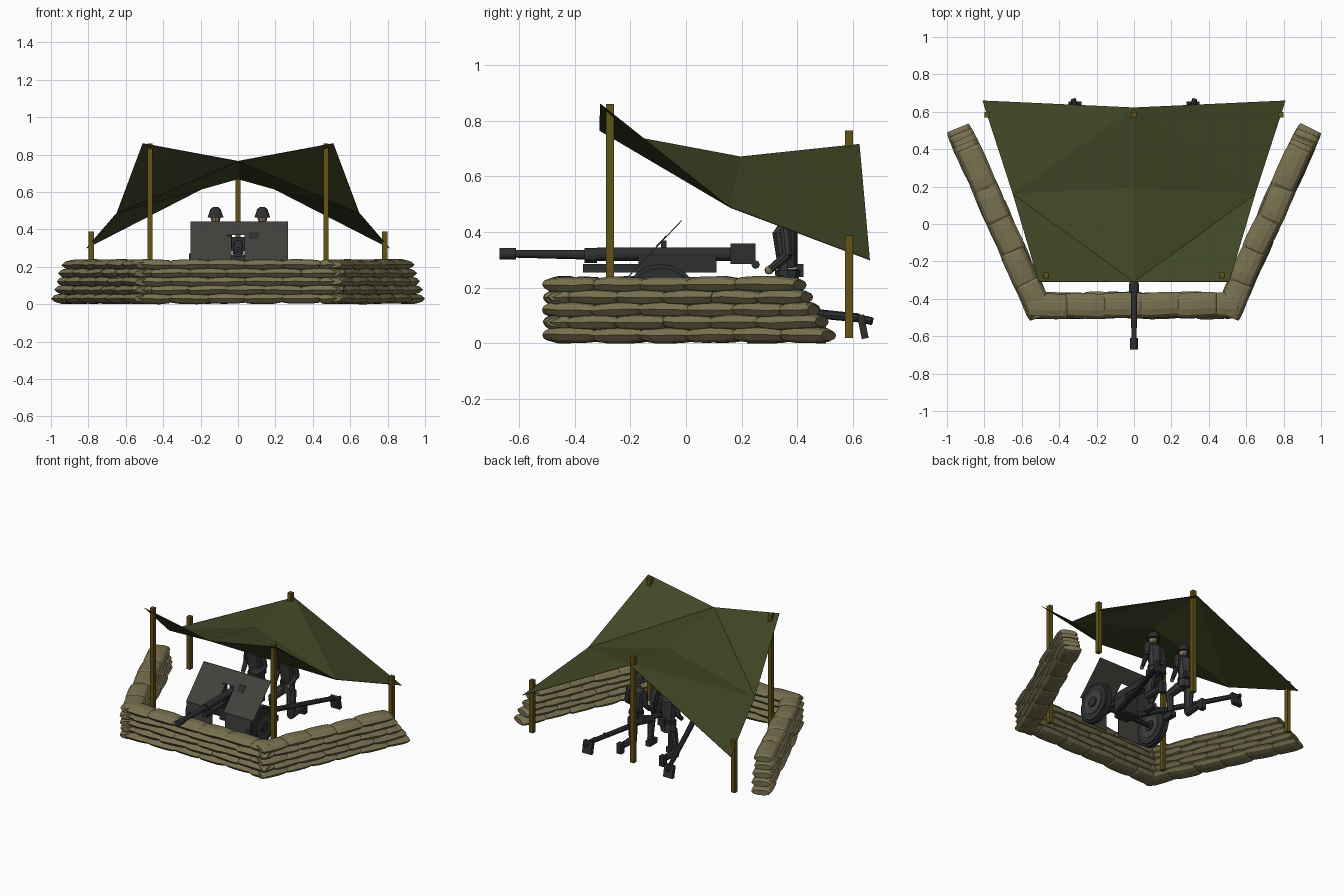
import bpy, bmesh, math, random
from mathutils import Vector, Matrix

if "Cube" in bpy.data.objects:
    bpy.data.objects.remove(bpy.data.objects["Cube"])

random.seed(4)

def mat(name, rgb):
    m = bpy.data.materials.new(name)
    m.diffuse_color = (*rgb, 1)
    m.use_nodes = True
    m.node_tree.nodes["Principled BSDF"].inputs["Base Color"].default_value = m.diffuse_color
    return m

SAND = mat("sandbag_tan", (0.19, 0.165, 0.08))
TARP = mat("tarp_olive", (0.052, 0.062, 0.018))
WOOD = mat("pole_wood", (0.12, 0.088, 0.008))
STEEL = mat("gun_grey", (0.052, 0.052, 0.046))
DARK = mat("dark_metal", (0.026, 0.028, 0.03))
CLOTH = mat("uniform_grey", (0.036, 0.038, 0.037))
SKIN = mat("skin", (0.25, 0.18, 0.09))


class Part:
    """Collects primitives in one mesh object."""
    def __init__(self, name, *mats):
        self.name, self.mats, self.bm = name, mats, bmesh.new()

    def paint(self, verts, m):
        for f in {f for v in verts for f in v.link_faces}:
            f.material_index = m

    def box(self, c, size, m=0, rx=0):
        M = Matrix.Translation(c) @ Matrix.Rotation(rx, 4, 'X') @ Matrix.Diagonal((*size, 1))
        self.paint(bmesh.ops.create_cube(self.bm, size=1, matrix=M)['verts'], m)

    def rod(self, a, b, r1, r2=None, m=0, n=8, flat=1):
        a, b = Vector(a), Vector(b)
        q = (b - a).to_track_quat('Z', 'Y').to_matrix().to_4x4()
        M = Matrix.Translation((a + b) / 2) @ q @ Matrix.Diagonal((1, flat, 1, 1))
        self.paint(bmesh.ops.create_cone(self.bm, cap_ends=True, segments=n, radius1=r1,
                   radius2=r1 if r2 is None else r2, depth=(b - a).length, matrix=M)['verts'], m)

    def ball(self, c, size, m=0):
        M = Matrix.Translation(c) @ Matrix.Diagonal((*size, 1))
        self.paint(bmesh.ops.create_uvsphere(self.bm, u_segments=10, v_segments=6,
                   radius=0.5, matrix=M)['verts'], m)

    def loft(self, rings, M, m=0):
        vs = [[self.bm.verts.new(M @ Vector(p)) for p in r] for r in rings]
        n = len(vs[0])
        for a, b in zip(vs, vs[1:]):
            for i in range(n):
                self.bm.faces.new((a[i], a[(i + 1) % n], b[(i + 1) % n], b[i])).material_index = m
        self.bm.faces.new(vs[0]).material_index = m
        self.bm.faces.new(vs[-1]).material_index = m

    def done(self):
        bmesh.ops.recalc_face_normals(self.bm, faces=self.bm.faces)
        me = bpy.data.meshes.new(self.name)
        self.bm.to_mesh(me)
        self.bm.free()
        for m in self.mats:
            me.materials.append(m)
        ob = bpy.data.objects.new(self.name, me)
        bpy.context.collection.objects.link(ob)
        return ob


# Sandbag walls: five courses of lumpy bags
def bag(p, c, length, yaw):
    rings = []
    for t, s in ((-.5, .6), (-.42, .85), (-.2, 1), (.2, 1), (.42, .85), (.5, .6)):
        w, h = 0.068 * (0.75 + 0.25 * s), 0.029 * s
        prof = ((1, 0), (.75, .7), (.3, 1), (-.3, 1), (-.75, .7), (-1, 0),
                (-.75, -.7), (-.3, -1), (.3, -1), (.75, -.7))
        dz = random.uniform(-.002, .002)
        rings.append([(t * length, y * w, z * h + dz) for y, z in prof])
    M = (Matrix.Translation(c) @ Matrix.Rotation(yaw + random.uniform(-.05, .05), 4, 'Z')
         @ Matrix.Rotation(random.uniform(-.025, .025), 4, 'Y'))
    p.loft(rings, M)

def wall(name, a, b, pitch, step):
    p = Part(name, SAND)
    a, b = Vector(a), Vector(b)
    d = (b - a).normalized()
    yaw = math.atan2(d.y, d.x)
    for k in range(5):
        end = (b - a).length - step * k
        s = 0
        first = pitch / 2 if k % 2 else pitch
        while s < end - 0.02:
            e = min(s + (first if s == 0 else pitch), end)
            if end - e < 0.06:
                e = end
            pos = a + d * (s + e) / 2
            off = random.uniform(-.006, .006)
            bag(p, (pos.x - d.y * off, pos.y + d.x * off, 0.031 + 0.045 * k), (e - s) * 1.06, yaw)
            s = e
    p.done()

wall("front_sandbag_wall", (-.56, -.435), (.56, -.435), .2, 0)
wall("left_sandbag_wall", (-.495, -.485), (-.938, .51), .185, .03)
wall("right_sandbag_wall", (.495, -.485), (.938, .51), .185, .03)

# Tarpaulin: six control points per half, creased to the side midpoints
tarp = Part("tarpaulin", TARP)
for s in (-1, 1):
    fc, fs, mc, ms, bc, bs = [tarp.bm.verts.new(v) for v in (
        (0, -.31, .765), (s * .51, -.308, .86), (0, .195, .67),
        (s * .648, .16, .488), (0, .623, .715), (s * .81, .66, .30))]
    for f in ((fc, fs, ms), (fc, ms, mc), (mc, ms, bc), (bc, ms, bs)):
        tarp.bm.faces.new(f if s > 0 else f[::-1])
bmesh.ops.remove_doubles(tarp.bm, verts=tarp.bm.verts, dist=1e-4)
ob = tarp.done()
mod = ob.modifiers.new("thin", 'SOLIDIFY')
mod.thickness, mod.offset = 0.003, 0

# Tent poles
for name, x, y, z0, z1 in (("front_left_pole", -.47, -.273, 0, .86), ("front_right_pole", .47, -.273, 0, .86),
                           ("rear_left_pole", -.785, .585, .02, .388), ("rear_right_pole", .785, .585, .02, .388),
                           ("rear_centre_pole", 0, .585, .02, .765)):
    p = Part(name, WOOD)
    p.box((x, y, (z0 + z1) / 2), (.028, .03, z1 - z0))
    p.done()

# Gun barrel, cradle and breech
g = Part("gun_barrel", DARK, STEEL)
g.rod((0, -.67, .322), (0, -.61, .322), .021, n=12)
g.rod((0, -.61, .322), (0, -.3, .318), .014, .018, n=12)
g.rod((0, -.365, .316), (0, -.32, .316), .027, n=12)
g.rod((0, -.32, .32), (0, .17, .32), .024, n=12)
g.box((0, -.13, .27), (.045, .48, .03))
g.box((0, -.03, .297), (.055, .28, .03))
g.box((0, .205, .322), (.07, .09, .075))
g.rod((-.03, .25, .283), (.03, .25, .283), .015)
g.box((-.045, -.08, .335), (.025, .02, .07))
g.rod((-.05, .06, .285), (-.09, .06, .285), .03, n=10)
g.done()

# Sloped shield with gun slot, lower panels and sight plate
sh = Part("gun_shield", STEEL, DARK)
def slope_plate(x0, x1, z0, z1, m=0, off=0, th=.005):
    y = lambda z: -.20 + (z - .25) * .95 - off
    sh.loft([[(x, y(z0), z0), (x, y(z1), z1), (x, y(z1) + th, z1), (x, y(z0) + th, z0)] for x in (x0, x1)],
            Matrix())
    sh.bm.faces.ensure_lookup_table()
    for f in sh.bm.faces[-6:]:
        f.material_index = m
slope_plate(-.255, -.035, .235, .37)
slope_plate(.035, .268, .235, .37)
slope_plate(-.255, .268, .37, .442)
slope_plate(.06, .112, .35, .386, 1, .003)
for s in (-1, 1):
    sh.box((s * .15, -.214, .155), (.2, .005, .165))
sh.done()

# Carriage with axle, pivot and split trails
c = Part("gun_carriage", DARK)
c.rod((-.235, -.09, .15), (.235, -.09, .15), .016)
c.box((0, -.08, .2), (.1, .11, .13))
for s in (-1, 1):
    c.rod((s * .06, -.07, .16), (s * .31, .62, .092), .02, .016)
    c.box((s * .315, .635, .06), (.07, .025, .085), rx=.2)
    c.rod((s * .3, .58, .1), (s * .325, .668, .08), .014)
    c.rod((s * .25, .5, .108), (s * .29, .5, .108), .01)
c.done()

# Wheels
for s, name in ((-1, "left_wheel"), (1, "right_wheel")):
    w = Part(name, DARK, STEEL)
    def disc(r, x0, x1, m):
        w.rod((s * x0, -.09, .15), (s * x1, -.09, .15), r, m=m, n=18)
    disc(.122, .21, .262, 0)
    disc(.136, .22, .252, 0)
    disc(.08, .206, .266, 1)
    disc(.035, .198, .276, 0)
    w.done()

# Kneeling crew facing the gun
def crew(name, x, side):
    p = Part(name, CLOTH, DARK, SKIN)
    P = lambda a, y, z: (x + a * side, y, z)
    p.rod(P(0, .365, .19), P(0, .365, .27), .055, .046, flat=.8)
    p.rod(P(0, .365, .27), P(0, .355, .40), .046, .06, flat=.75)
    p.rod(P(0, .355, .40), P(0, .352, .432), .06, .024, flat=.75)
    p.rod(P(0, .365, .245), P(0, .365, .263), .054, m=1, flat=.85)
    p.box(P(.02, .41, .262), (.05, .025, .045), 1)
    # head and helmet
    p.rod(P(0, .352, .425), P(0, .35, .455), .019, m=2)
    p.ball(P(0, .345, .463), (.056, .062, .07), 2)
    p.rod(P(0, .348, .464), P(0, .348, .482), .045, .038, 1, 10)
    p.rod(P(0, .348, .482), P(0, .348, .508), .038, .029, 1, 10)
    p.rod(P(0, .348, .508), P(0, .348, .521), .029, .012, 1, 10)
    # arms
    for a in (-1, 1):
        p.rod(P(a * .056, .357, .41), P(a * .073, .365, .315), .022, .018)
        p.rod(P(a * .073, .368, .32), P(a * .055, .305, .268), .018, .014)
        p.ball(P(a * .053, .298, .263), (.026, .032, .03), 2)
    # raised leg
    p.rod(P(.03, .365, .205), P(.045, .255, .175), .034, .026)
    p.rod(P(.045, .258, .185), P(.045, .275, .04), .026, .02)
    p.box(P(.045, .262, .018), (.036, .085, .036), 1)
    # kneeling leg
    p.rod(P(-.03, .365, .205), P(-.04, .345, .045), .034, .026)
    p.rod(P(-.04, .335, .04), P(-.04, .47, .045), .026, .02)
    p.box(P(-.04, .485, .035), (.036, .036, .07), 1)
    p.done()

crew("left_crew_member", -.12, 1)
crew("right_crew_member", .13, -1)
